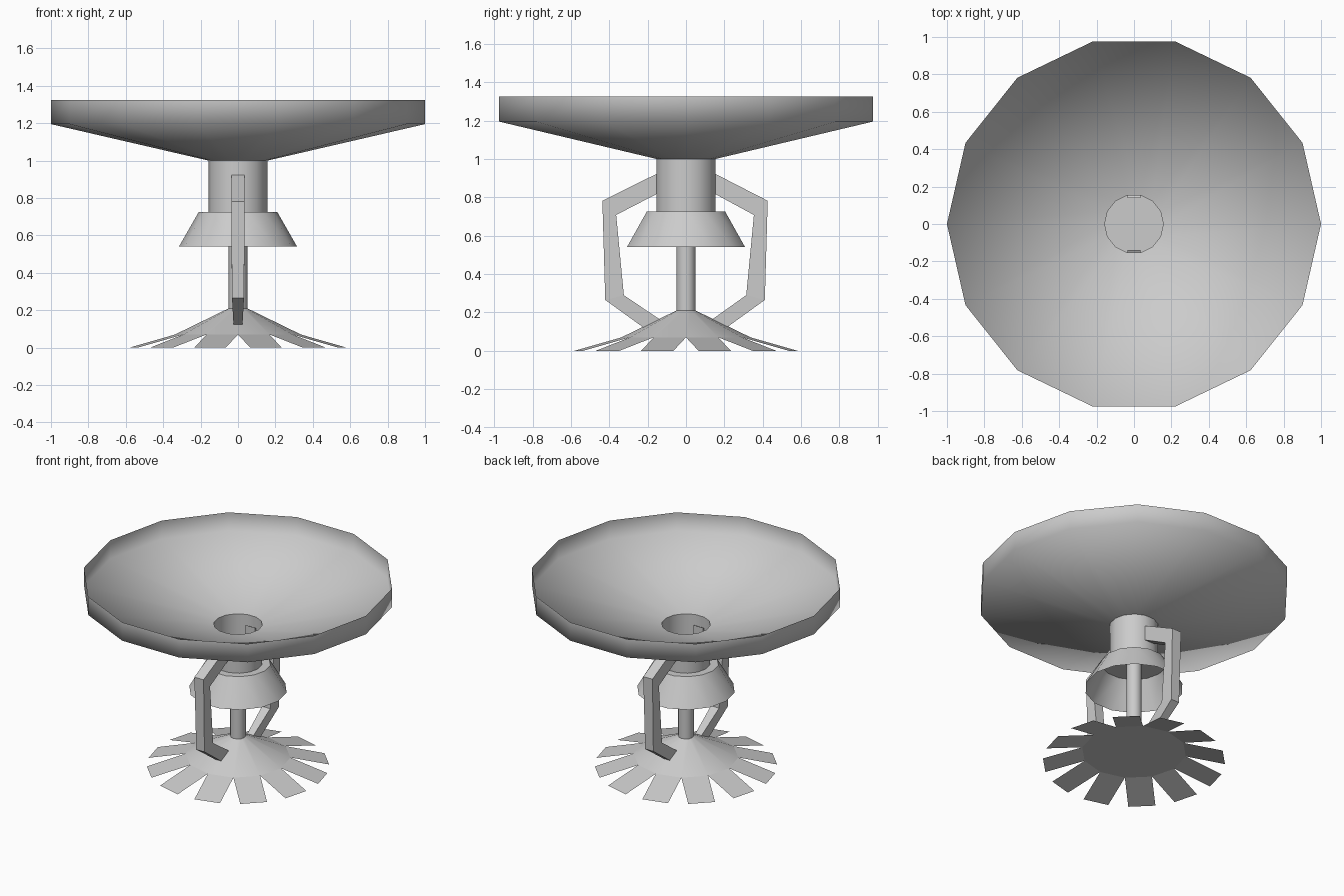
import bpy, bmesh
from math import sin, cos, pi, radians

if "Cube" in bpy.data.objects:
    bpy.data.objects.remove(bpy.data.objects["Cube"])


def finish(name, bm, smooth=None):
    bmesh.ops.recalc_face_normals(bm, faces=bm.faces[:])
    mesh = bpy.data.meshes.new(name)
    bm.to_mesh(mesh)
    bm.free()
    obj = bpy.data.objects.new(name, mesh)
    bpy.context.collection.objects.link(obj)
    if smooth:
        bpy.ops.object.select_all(action='DESELECT')
        obj.select_set(True)
        bpy.context.view_layer.objects.active = obj
        bpy.ops.object.shade_smooth_by_angle(angle=radians(smooth))
    return obj


def lathe(name, profile, sides, cap_first=False, smooth=35):
    """Revolve (radius, z) points around z as a single open skin."""
    bm = bmesh.new()
    rings = [[bm.verts.new((r * cos(2 * pi * i / sides), r * sin(2 * pi * i / sides), z))
              for i in range(sides)] for r, z in profile]
    for a, b in zip(rings, rings[1:]):
        for i in range(sides):
            j = (i + 1) % sides
            bm.faces.new((a[i], a[j], b[j], b[i]))
    if cap_first:
        bm.faces.new(rings[0])
    return finish(name, bm, smooth)


# Ceiling dish with upright rim, and the neck below it
lathe("ceiling_dish", [(0.157, 1.0), (1.0, 1.195), (1.0, 1.325)], 14, smooth=85)
lathe("neck", [(0.157, 0.725), (0.157, 1.0)], 14)

# Flared skirt, closed on top and open below
lathe("skirt", [(0.21, 0.725), (0.316, 0.54)], 14, cap_first=True)

# Central shaft
lathe("shaft", [(0.05, 0.2), (0.05, 0.725)], 12)

# Deflector hub: shallow cone with a flat underside
N, HUB_R, HUB_Z = 12, 0.337, 0.07
lathe("deflector_hub", [(HUB_R, HUB_Z), (0.05, 0.21)], N, cap_first=True)

# Deflector blades: hub edges pulled outward and down
bm = bmesh.new()
reach = 0.578 - HUB_R * cos(pi / N)
for i in range(N):
    a, b = 2 * pi * i / N, 2 * pi * (i + 1) / N
    m = (a + b) / 2
    dx, dy = reach * cos(m), reach * sin(m)
    p = [(HUB_R * cos(t), HUB_R * sin(t)) for t in (a, b)]
    bm.faces.new([bm.verts.new(co) for co in (
        (*p[0], HUB_Z), (p[0][0] + dx, p[0][1] + dy, 0),
        (p[1][0] + dx, p[1][1] + dy, 0), (*p[1], HUB_Z))])
finish("deflector_blades", bm)

# Bent frame arms: (outer y, outer z, inner y, inner z, half width) stations
stations = [(0.138, 0.93, 0.138, 0.825, 0.036),
            (0.431, 0.782, 0.359, 0.708, 0.036),
            (0.416, 0.265, 0.319, 0.29, 0.032),
            (0.215, 0.12, 0.127, 0.157, 0.024)]
for name, side in (("front_arm", -1), ("back_arm", 1)):
    bm = bmesh.new()
    rings = [[bm.verts.new((x, side * y - 0.005 * (y > 0.2), z))
              for x, y, z in ((-w, oy, oz), (w, oy, oz), (w, iy, iz), (-w, iy, iz))]
             for oy, oz, iy, iz, w in stations]
    for a, b in zip(rings, rings[1:]):
        for i in range(4):
            j = (i + 1) % 4
            bm.faces.new((a[i], a[j], b[j], b[i]))
    bm.faces.new(rings[0])
    bm.faces.new(rings[-1])
    finish(name, bm)
